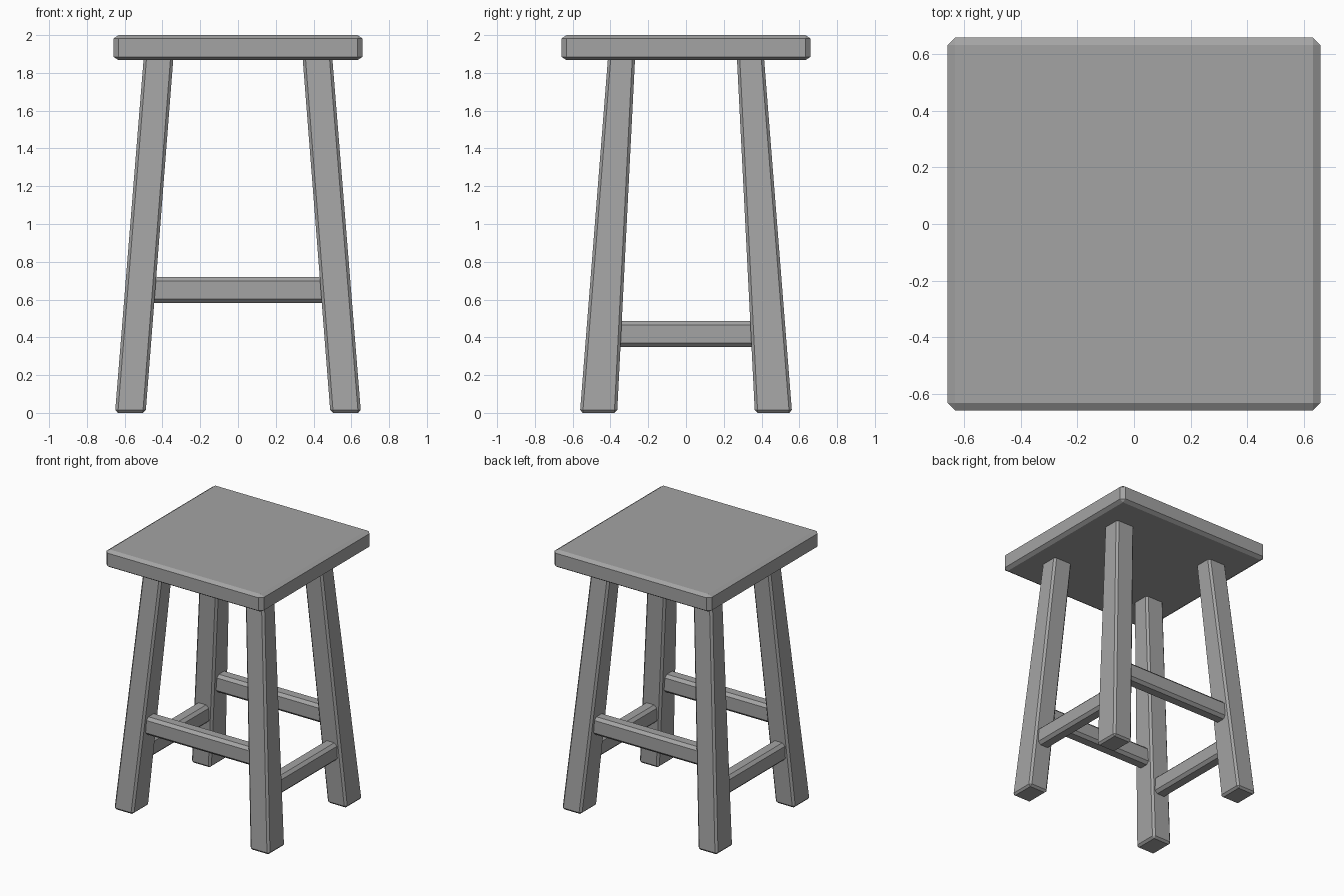
import bpy
import bmesh
from mathutils import Vector

cube = bpy.data.objects.get("Cube")
if cube:
    bpy.data.objects.remove(cube, do_unlink=True)

# Single grey finish
grey = bpy.data.materials.new("plain grey")
grey.use_nodes = True
color = (0.37, 0.37, 0.37, 1)
grey.diffuse_color = color
grey.node_tree.nodes["Principled BSDF"].inputs["Base Color"].default_value = color


def chamfered_bar(name, low, low_size, high, high_size, chamfer, squash=1.0):
    """Box between two horizontal rectangles, with chamfered edges.
    squash below 1 makes the chamfer shallower in height."""
    low, high = Vector(low), Vector(high)
    bm = bmesh.new()
    bmesh.ops.create_cube(bm, size=1)
    for v in bm.verts:
        centre, size = (high, high_size) if v.co.z > 0 else (low, low_size)
        v.co = Vector((centre.x + v.co.x * size[0],
                       centre.y + v.co.y * size[1], centre.z / squash))
    bmesh.ops.bevel(bm, geom=bm.edges[:], offset=chamfer,
                    segments=1, affect='EDGES', profile=0.5)
    for v in bm.verts:
        v.co.z *= squash
    bmesh.ops.recalc_face_normals(bm, faces=bm.faces[:])
    mesh = bpy.data.meshes.new(name)
    bm.to_mesh(mesh)
    bm.free()
    mesh.materials.append(grey)
    obj = bpy.data.objects.new(name, mesh)
    bpy.context.collection.objects.link(obj)
    return obj


# Leg centre line, from the floor to just inside the seat
FOOT = Vector((0.57, 0.463, 0.0))
HEAD = Vector((0.419, 0.34, 1.9))


def leg_centre(z):
    return FOOT.lerp(HEAD, z / HEAD.z)


# Seat
chamfered_bar("seat", (0, 0, 1.867), (1.318, 1.318),
              (0, 0, 2), (1.318, 1.318), 0.027, 0.65)

# Splayed, tapering legs
for sx, side in ((1, "left"), (-1, "right")):
    for sy, end in ((-1, "front"), (1, "back")):
        mirror = Vector((sx, sy, 1))
        chamfered_bar(f"{end}_{side}_leg", FOOT * mirror, (0.162, 0.197),
                      HEAD * mirror, (0.157, 0.143), 0.015)

# Rails run between the leg centres, with the front and back pair higher
RAIL_HEIGHT, RAIL_DEPTH = 0.137, 0.105
for sign, end, side in ((-1, "front", "right"), (1, "back", "left")):
    for z, name in ((0.65, end), (0.418, side)):
        c = leg_centre(z)
        if name == end:
            x, y, size = 0, sign * c.y, (2 * c.x, RAIL_DEPTH)
        else:
            x, y, size = sign * c.x, 0, (RAIL_DEPTH, 2 * c.y)
        chamfered_bar(f"{name}_rail", (x, y, z - RAIL_HEIGHT / 2), size,
                      (x, y, z + RAIL_HEIGHT / 2), size, 0.021)
